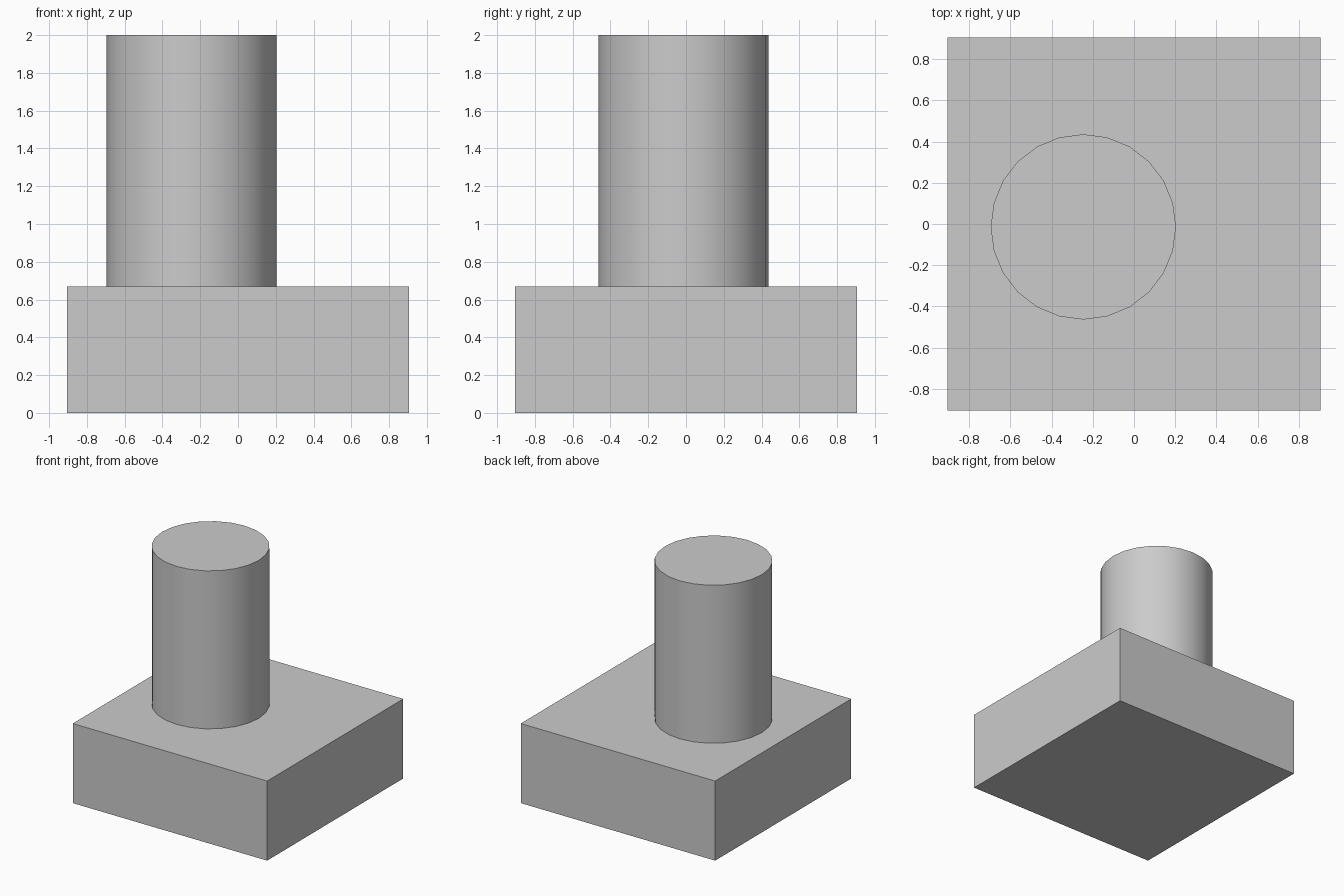
import bpy

if "Cube" in bpy.data.objects:
    bpy.data.objects.remove(bpy.data.objects["Cube"])

# Square base block
base_width, base_height, total_height = 1.81, 0.67, 2.0
bpy.ops.mesh.primitive_cube_add(size=1, location=(0, 0, base_height / 2))
base = bpy.context.object
base.name = "base_block"
base.dimensions = (base_width, base_width, base_height)
bpy.ops.object.transform_apply(location=False, rotation=False, scale=True)

# Off-centre 24-sided column standing on the base
column_height = total_height - base_height
bpy.ops.mesh.primitive_cylinder_add(
    vertices=24, radius=0.45, depth=column_height,
    location=(-0.246, -0.014, base_height + column_height / 2))
column = bpy.context.object
column.name = "column"
bpy.ops.object.shade_smooth_by_angle()
